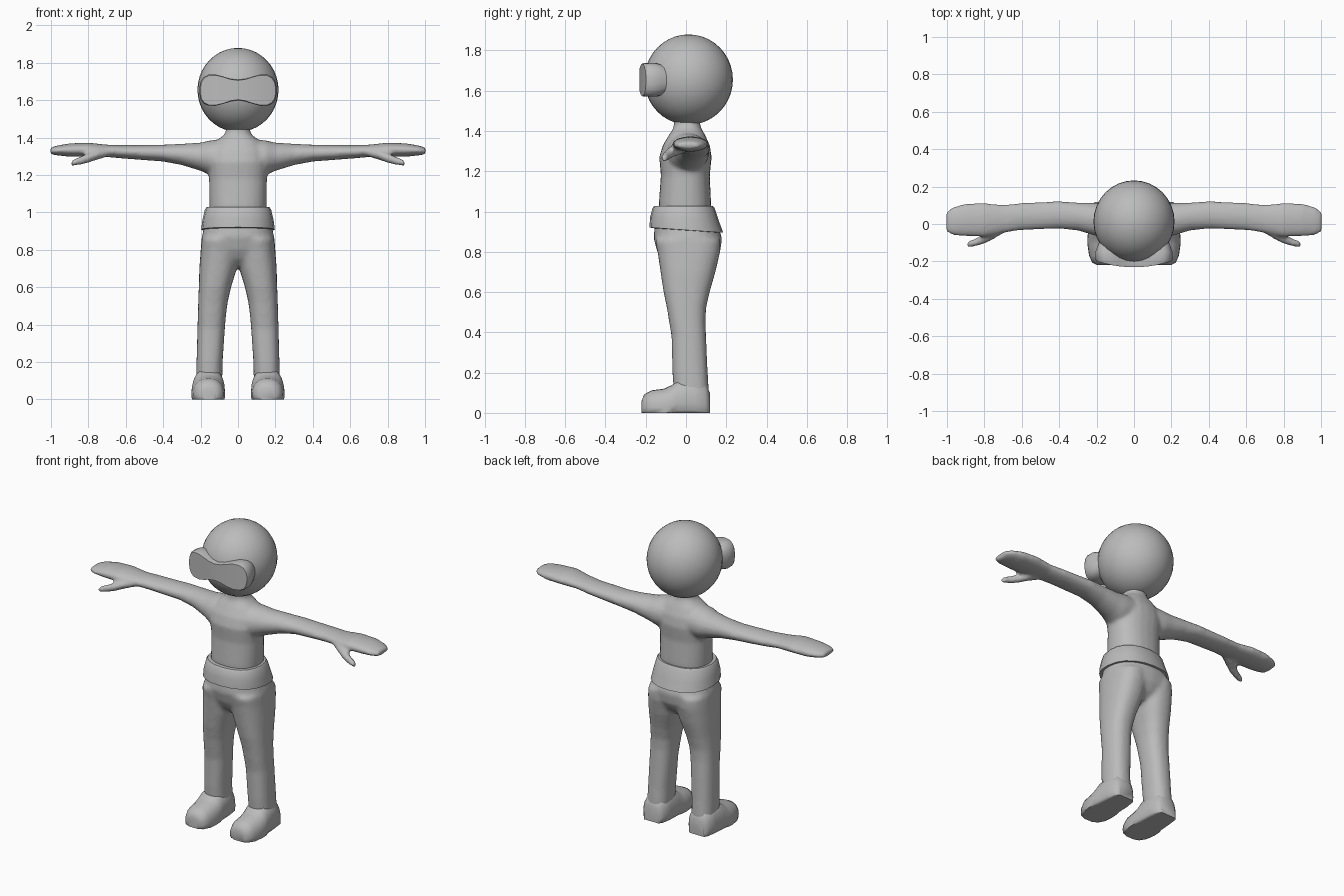
import bpy, bmesh
from math import sin, cos, pi, copysign, radians

if "Cube" in bpy.data.objects:
    bpy.data.objects.remove(bpy.data.objects["Cube"])

grey = bpy.data.materials.new("plain grey")
grey.use_nodes = True
colour = (0.5, 0.5, 0.5, 1)
grey.diffuse_color = colour
grey.node_tree.nodes["Principled BSDF"].inputs["Base Color"].default_value = colour


def loft(bm, axis, sections, sides=24, power=2.0, mirror=1, floor=None):
    """Closed skin through oval sections: (position, a_min, a_max, b_min, b_max)."""
    rings = []
    for pos, a0, a1, b0, b1 in sections:
        ring = []
        for i in range(sides):
            t = 2 * pi * i / sides
            ca, sa = cos(t), sin(t)
            a = (a0 + a1) / 2 + (a1 - a0) / 2 * copysign(abs(ca) ** (2 / power), ca)
            b = (b0 + b1) / 2 + (b1 - b0) / 2 * copysign(abs(sa) ** (2 / power), sa)
            x, y, z = {"x": (pos, a, b), "y": (a, pos, b), "z": (a, b, pos)}[axis]
            if floor is not None:
                z = max(z, floor)
            ring.append(bm.verts.new((x * mirror, y, z)))
        rings.append(ring)
    for low, high in zip(rings, rings[1:]):
        for i in range(sides):
            j = (i + 1) % sides
            bm.faces.new((low[i], low[j], high[j], high[i]))
    bm.faces.new(rings[0])
    bm.faces.new(rings[-1])


def finish(bm, name, angle=50):
    """Turn the mesh into a named, coloured, smooth object."""
    bmesh.ops.recalc_face_normals(bm, faces=bm.faces)
    mesh = bpy.data.meshes.new(name)
    bm.to_mesh(mesh)
    bm.free()
    mesh.materials.append(grey)
    obj = bpy.data.objects.new(name, mesh)
    bpy.context.collection.objects.link(obj)
    bpy.ops.object.select_all(action="DESELECT")
    obj.select_set(True)
    bpy.context.view_layer.objects.active = obj
    bpy.ops.object.shade_smooth_by_angle(angle=radians(angle))
    return obj


def blend(obj, voxel, rounds):
    """Merge overlapping lofts into one soft skin."""
    remesh = obj.modifiers.new("merge", "REMESH")
    remesh.mode = "VOXEL"
    remesh.voxel_size = voxel
    remesh.use_smooth_shade = True
    soft = obj.modifiers.new("soften", "SMOOTH")
    soft.factor = 0.5
    soft.iterations = rounds


# Upper body: torso, neck, arms, hands and thumbs
bm = bmesh.new()
loft(bm, "z", [
    (.95, -.15, .15, -.13, .12),
    (1.04, -.153, .153, -.135, .125),
    (1.18, -.155, .155, -.125, .118),
    (1.27, -.165, .165, -.133, .128),
    (1.33, -.155, .155, -.115, .118),
    (1.38, -.12, .12, -.085, .095),
    (1.41, -.08, .08, -.065, .078),
    (1.43, -.065, .065, -.06, .07),
    (1.5, -.065, .065, -.06, .07)], power=2.3)
arm = [
    (.05, -.1, .11, 1.19, 1.395),
    (.15, -.09, .115, 1.2, 1.385),
    (.2, -.065, .113, 1.222, 1.373),
    (.3, -.035, .115, 1.253, 1.367),
    (.4, -.025, .122, 1.272, 1.362),
    (.6, -.033, .113, 1.287, 1.36),
    (.7, -.048, .103, 1.296, 1.362),
    (.8, -.07, .113, 1.297, 1.373),
    (.9, -.066, .11, 1.298, 1.369),
    (.97, -.06, .09, 1.305, 1.357),
    (1.004, -.043, .065, 1.312, 1.345)]
thumb = [
    (.69, -.045, .01, 1.3, 1.34),
    (.75, -.082, .0, 1.282, 1.335),
    (.8, -.106, -.05, 1.264, 1.317),
    (.85, -.12, -.078, 1.252, 1.297),
    (.89, -.127, -.092, 1.247, 1.28)]
for side in (-1, 1):
    loft(bm, "x", arm, mirror=side)
    loft(bm, "x", thumb, sides=12, mirror=side)
blend(finish(bm, "torso_and_arms"), .01, 7)

# Trousers: pelvis and two legs
bm = bmesh.new()
loft(bm, "z", [
    (.71, -.1, .1, -.07, .09),
    (.75, -.18, .18, -.115, .14),
    (.8, -.2, .2, -.143, .17),
    (.87, -.194, .194, -.162, .18),
    (.97, -.17, .17, -.15, .14)], power=2.3)
leg = [
    (.09, .085, .225, -.06, .115),
    (.2, .082, .222, -.068, .108),
    (.38, .07, .217, -.072, .1),
    (.45, .064, .215, -.084, .097),
    (.52, .055, .213, -.095, .1),
    (.6, .037, .21, -.112, .118),
    (.7, .006, .207, -.127, .147),
    (.8, -.01, .2, -.142, .17),
    (.86, -.01, .195, -.155, .172)]
for side in (-1, 1):
    loft(bm, "z", leg, power=2.4, mirror=side)
blend(finish(bm, "trousers"), .012, 7)

# Shirt hem: flared band that dips at the back
bm = bmesh.new()
loft(bm, "z", [
    (.905, -.17, .17, -.15, .15),
    (.908, -.197, .197, -.182, .185),
    (.96, -.19, .19, -.178, .165),
    (1.015, -.177, .177, -.167, .143),
    (1.028, -.168, .168, -.158, .134)], sides=20, power=2.3)
for v in bm.verts:
    if v.co.z < 1:
        v.co.z -= .07 * v.co.y
finish(bm, "shirt_hem", 40)

# Shoes: rounded toes on a flat sole
foot = [
    (-.22, .115, .195, -.01, .06),
    (-.208, .09, .222, -.04, .092),
    (-.17, .075, .24, -.06, .112),
    (-.11, .069, .249, -.07, .12),
    (-.07, .069, .249, -.07, .138),
    (-.04, .071, .245, -.07, .165),
    (.04, .075, .238, -.07, .17),
    (.095, .085, .23, -.07, .15),
    (.118, .105, .21, -.06, .1)]
for side, label in ((1, "left_shoe"), (-1, "right_shoe")):
    bm = bmesh.new()
    loft(bm, "y", foot, power=2.3, mirror=side, floor=0)
    bmesh.ops.remove_doubles(bm, verts=bm.verts, dist=.0005)
    finish(bm, label, 60)

# Head
bm = bmesh.new()
bmesh.ops.create_uvsphere(bm, u_segments=32, v_segments=20, radius=.22)
for v in bm.verts:
    v.co.x *= .985
    v.co.z *= 1.02
bmesh.ops.translate(bm, verts=bm.verts, vec=(0, .013, 1.655))
finish(bm, "head")

# Goggles: two-lobed mask outline (x, low z, high z), curved across the face
half = [
    (.04, 1.594, 1.714),
    (.08, 1.58, 1.727),
    (.12, 1.57, 1.737),
    (.16, 1.571, 1.736),
    (.185, 1.583, 1.722),
    (.2, 1.605, 1.698),
    (.206, 1.635, 1.67)]
columns = [(-x, lo, hi) for x, lo, hi in reversed(half)] + [(0, 1.6, 1.709)] + half
count = len(columns)
bm = bmesh.new()
rings = []
for y, size, bow in ((-.231, .95, .03), (-.22, 1, .03), (-.15, 1, .0), (-.12, .9, 0), (-.07, .7, 0)):
    outline = [(x, hi) for x, lo, hi in columns] + [(x, lo) for x, lo, hi in reversed(columns)]
    rings.append([bm.verts.new((x * (size + 1) / 2, y + bow * (x / .2) ** 2,
                                1.654 + (z - 1.654) * size)) for x, z in outline])
total = 2 * count
for front, back in zip(rings, rings[1:]):
    for i in range(total):
        j = (i + 1) % total
        bm.faces.new((front[i], front[j], back[j], back[i]))
for ring in (rings[0], rings[-1]):
    for i in range(count - 1):
        bm.faces.new((ring[i], ring[i + 1], ring[total - 2 - i], ring[total - 1 - i]))
finish(bm, "goggles", 30)
